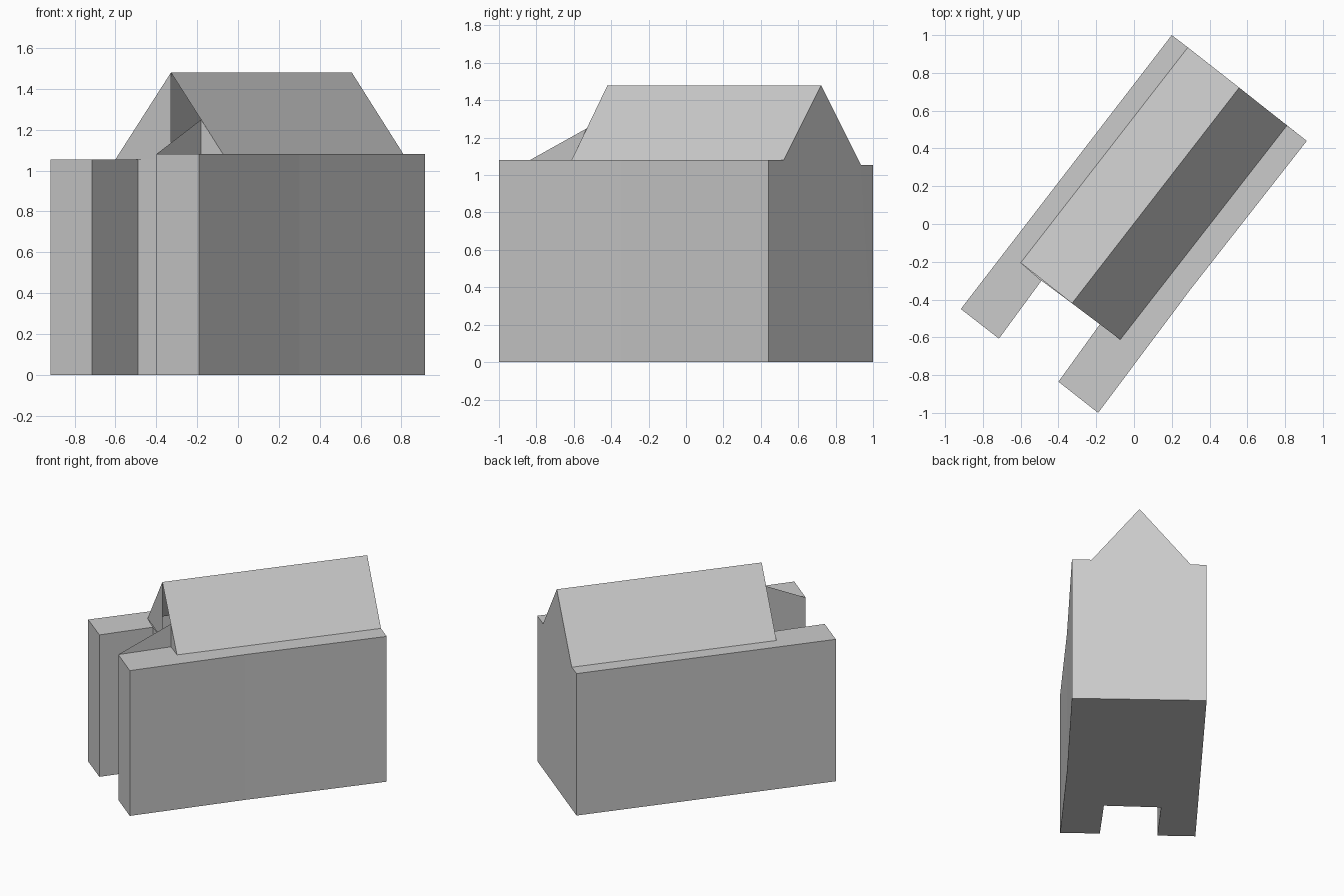
import bpy
import bmesh
from mathutils import Vector

default_cube = bpy.data.objects.get("Cube")
if default_cube:
    bpy.data.objects.remove(default_cube, do_unlink=True)

grey = bpy.data.materials.new("light_grey")
grey.use_nodes = True
colour = (0.6, 0.6, 0.6, 1.0)
grey.diffuse_color = colour
grey.node_tree.nodes["Principled BSDF"].inputs["Base Color"].default_value = colour

# Key heights
LOW, HIGH, RIDGE, VALLEY = 1.055, 1.08, 1.48, 1.25

# Footprint corners, anticlockwise from above
back_left, back_right = (0.20, 1.0), (0.915, 0.44)
wing_a_outer, wing_a_inner = (-0.917, -0.45), (-0.715, -0.607)
notch_a, notch_b = (-0.49, -0.30), (-0.18, -0.53)
wing_b_inner, wing_b_outer = (-0.40, -0.835), (-0.19, -1.0)
side_bend = (0.30, -0.345)

# Roof corners on plan
eave_a_front, eave_a_back = (-0.60, -0.205), (0.285, 0.935)
eave_b_front, eave_b_back = (-0.073, -0.612), (0.81, 0.522)
ridge_front, ridge_back = (-0.328, -0.42), (0.557, 0.722)


def at(point, z):
    return Vector((point[0], point[1], z))


def wall(a, b, top_a, top_b):
    return [at(a, 0), at(b, 0), at(b, top_b), at(a, top_a)]


def build(name, faces):
    bm = bmesh.new()
    for corners in faces:
        bm.faces.new([bm.verts.new(c) for c in corners])
    bmesh.ops.remove_doubles(bm, verts=bm.verts, dist=0.0005)
    bmesh.ops.triangulate(bm, faces=[f for f in bm.faces if len(f.verts) > 4])
    mesh = bpy.data.meshes.new(name)
    bm.to_mesh(mesh)
    bm.free()
    mesh.materials.append(grey)
    obj = bpy.data.objects.new(name, mesh)
    bpy.context.collection.objects.link(obj)
    return obj


# Outer walls: a lower run round one wing, a higher run round the other
low_run = [back_left, wing_a_outer, wing_a_inner, notch_a, notch_b]
high_run = [wing_b_inner, wing_b_outer, side_bend, back_right]
walls = [wall(a, b, LOW, LOW) for a, b in zip(low_run, low_run[1:])]
walls += [wall(a, b, HIGH, HIGH) for a, b in zip(high_run, high_run[1:])]
walls.append(wall(notch_b, wing_b_inner, VALLEY, HIGH))
build("outer_walls", walls)

# Floor slab
build("floor", [[at(p, 0) for p in reversed(low_run + high_run)]])

# Flat tops of the two wings
build("low_wing_top", [[at(p, LOW) for p in (
    back_left, wing_a_outer, wing_a_inner, notch_a, eave_a_front, eave_a_back)]])
build("high_wing_top", [[at(p, HIGH) for p in (
    notch_b, wing_b_inner, wing_b_outer, side_bend, back_right,
    eave_b_back, eave_b_front)]])

# Pitched roof
build("roof", [
    [at(eave_a_back, LOW), at(eave_a_front, LOW),
     at(ridge_front, RIDGE), at(ridge_back, RIDGE)],
    [at(eave_b_front, HIGH), at(eave_b_back, HIGH),
     at(ridge_back, RIDGE), at(ridge_front, RIDGE)],
])

# Back gable wall
build("back_gable", [[
    at(back_right, 0), at(back_left, 0), at(back_left, LOW),
    at(eave_a_back, LOW), at(ridge_back, RIDGE),
    at(eave_b_back, HIGH), at(back_right, HIGH)]])

# Front gable, open between the ridge and the valley
build("front_gable", [
    [at(eave_a_front, LOW), at(ridge_front, LOW), at(ridge_front, RIDGE)],
    [at(notch_b, HIGH), at(eave_b_front, HIGH), at(notch_b, VALLEY)],
])
